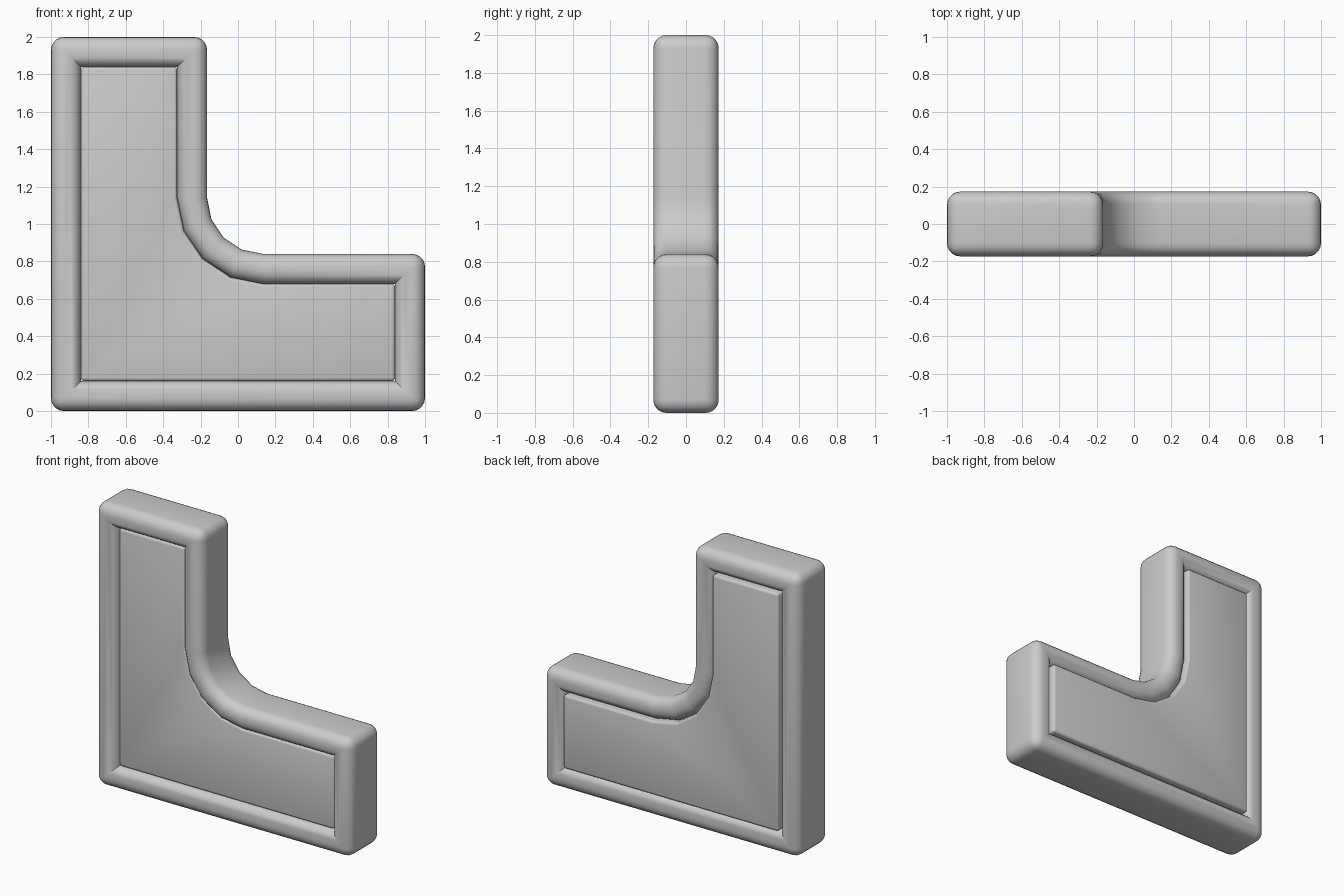
import bpy, bmesh, math

if "Cube" in bpy.data.objects:
    bpy.data.objects.remove(bpy.data.objects["Cube"])


def outline(inset):
    """L-shaped profile in x/z, offset inwards, with a faceted concave corner."""
    r = 0.30 + inset
    cx, cz = 0.135, 1.14
    pts = [(-1 + inset, inset), (1 - inset, inset), (1 - inset, 0.84 - inset)]
    for i in range(5):
        a = math.radians(270 - 22.5 * i)
        pts.append((cx + r * math.cos(a), cz + r * math.sin(a)))
    pts += [(-0.165 - inset, 2 - inset), (-1 + inset, 2 - inset)]
    return pts


def loop(bm, pts, y):
    return [bm.verts.new((x, y, z)) for x, z in pts]


def bridge(bm, a, b):
    n = len(a)
    for i in range(n):
        j = (i + 1) % n
        bm.faces.new((a[i], a[j], b[j], b[i]))


def finish(name, bm, edges, radius, segments):
    """Round the chosen edges and turn the bmesh into a smooth object."""
    bmesh.ops.recalc_face_normals(bm, faces=bm.faces)
    bmesh.ops.bevel(bm, geom=edges, offset=radius, segments=segments,
                    profile=0.5, affect='EDGES', clamp_overlap=False)
    bmesh.ops.recalc_face_normals(bm, faces=bm.faces)
    mesh = bpy.data.meshes.new(name)
    bm.to_mesh(mesh)
    bm.free()
    ob = bpy.data.objects.new(name, mesh)
    bpy.context.collection.objects.link(ob)
    bpy.ops.object.select_all(action='DESELECT')
    ob.select_set(True)
    bpy.context.view_layer.objects.active = ob
    bpy.ops.object.shade_smooth_by_angle(angle=math.radians(35))
    return ob


def sharp(bm, skip=()):
    bm.normal_update()
    return [e for e in bm.edges
            if e.calc_face_angle(0) > math.radians(40)
            and not (e.verts[0] in skip and e.verts[1] in skip
                     and abs(e.verts[0].co.y - e.verts[1].co.y) > 0.01)]


DEPTH, RIM = 0.173, 0.16

# Rounded border frame
bm = bmesh.new()
of, ob_ = loop(bm, outline(0), -DEPTH), loop(bm, outline(0), DEPTH)
nf, nb = loop(bm, outline(RIM), -DEPTH), loop(bm, outline(RIM), DEPTH)
for a, b in ((of, ob_), (ob_, nb), (nb, nf), (nf, of)):
    bridge(bm, a, b)
bmesh.ops.recalc_face_normals(bm, faces=bm.faces)
finish("border_frame", bm, sharp(bm, set(nf + nb)), 0.07, 5)

# Inner panel: recessed at the front, flush at the back
bm = bmesh.new()
pf, pb = loop(bm, outline(RIM), -0.13), loop(bm, outline(RIM), DEPTH)
bridge(bm, pf, pb)
bm.faces.new(pf)
bm.faces.new(pb)
bmesh.ops.recalc_face_normals(bm, faces=bm.faces)
finish("inner_panel", bm, sharp(bm), 0.018, 3)
